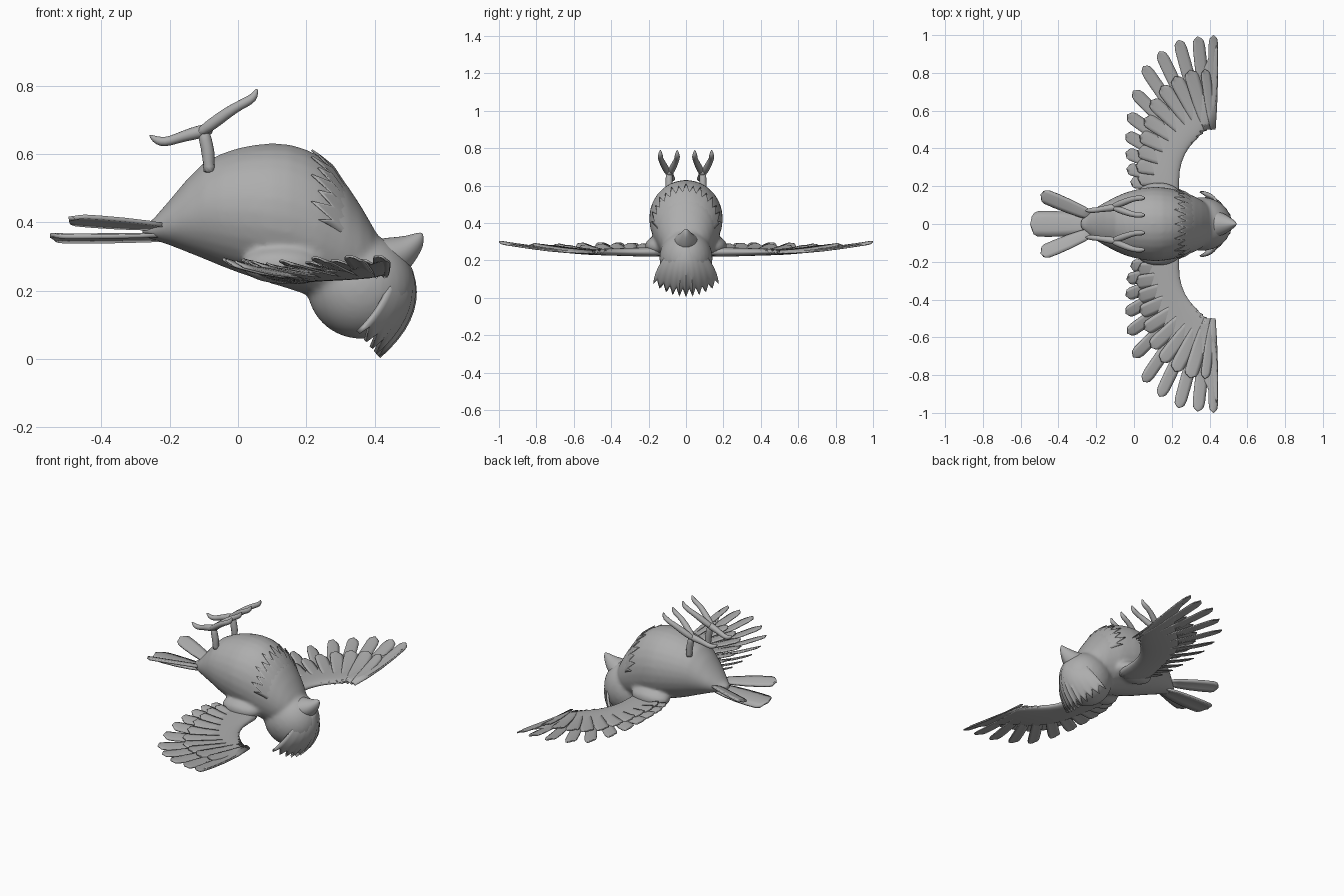
import bpy, bmesh, math
from mathutils import Vector

if "Cube" in bpy.data.objects:
    bpy.data.objects.remove(bpy.data.objects["Cube"])

grey = bpy.data.materials.new("plain_grey")
grey.diffuse_color = (0.42, 0.42, 0.42, 1)
grey.use_nodes = True
grey.node_tree.nodes["Principled BSDF"].inputs["Base Color"].default_value = grey.diffuse_color


def finish(name, bm, mirror=False, thick=0, subsurf=0, angle=40):
    bmesh.ops.recalc_face_normals(bm, faces=bm.faces)
    me = bpy.data.meshes.new(name)
    bm.to_mesh(me)
    bm.free()
    me.materials.append(grey)
    ob = bpy.data.objects.new(name, me)
    bpy.context.collection.objects.link(ob)
    bpy.ops.object.select_all(action='DESELECT')
    ob.select_set(True)
    bpy.context.view_layer.objects.active = ob
    bpy.ops.object.shade_smooth_by_angle(angle=math.radians(angle))
    if thick:
        m = ob.modifiers.new("thickness", 'SOLIDIFY')
        m.thickness, m.offset = thick, 0
    if subsurf:
        ob.modifiers.new("round", 'SUBSURF').levels = subsurf
    if mirror:
        m = ob.modifiers.new("mirror", 'MIRROR')
        m.use_axis = (False, True, False)
        m.use_clip = False
        m.use_mirror_merge = False
    return ob


def grid(bm, rows, closed=False, caps=False):
    vs = [[bm.verts.new(p) for p in r] for r in rows]
    n = len(rows[0])
    for a, b in zip(vs, vs[1:]):
        for i in range(n if closed else n - 1):
            j = (i + 1) % n
            bm.faces.new((a[i], a[j], b[j], b[i]))
    if caps:
        bm.faces.new(vs[0])
        bm.faces.new(vs[-1])


def slice_ring(x, top, bot, half, n=28, power=1.0):
    ring = []
    for i in range(n):
        a = 2 * math.pi * i / n
        c, s = math.cos(a), math.sin(a)
        y = math.copysign(abs(s) ** power, s) * half
        ring.append((x, y, (top + bot) / 2 + c * (top - bot) / 2))
    return ring


def tube(bm, pts, radii, n=8):
    pts = [Vector(p) for p in pts]
    rows = []
    for i, p in enumerate(pts):
        d = pts[min(i + 1, len(pts) - 1)] - pts[max(i - 1, 0)]
        q = d.to_track_quat('Z', 'Y')
        rows.append([p + q @ Vector((math.cos(k * 2 * math.pi / n), math.sin(k * 2 * math.pi / n), 0)) * radii[i]
                     for k in range(n)])
    grid(bm, rows, True, True)


def ball(bm, centre, radii):
    vs = bmesh.ops.create_uvsphere(bm, u_segments=32, v_segments=20, radius=1)['verts']
    for v in vs:
        v.co = Vector([c + r * k for c, r, k in zip(centre, radii, v.co)])


# body, head and shoulders fused into one smooth skin
BODY = [(-.28, .39, .36, .025), (-.25, .407, .35, .05), (-.2, .465, .333, .088), (-.15, .525, .313, .117),
        (-.1, .575, .293, .143), (-.05, .6, .272, .165), (0, .617, .253, .18), (.05, .627, .236, .191),
        (.1, .631, .22, .197), (.15, .628, .205, .195), (.2, .613, .188, .187), (.24, .592, .175, .178),
        (.28, .557, .17, .163), (.32, .508, .17, .147), (.36, .447, .18, .125), (.39, .395, .21, .1),
        (.41, .36, .25, .06)]
bm = bmesh.new()
grid(bm, [slice_ring(*s) for s in BODY], True, True)
ball(bm, (.36, 0, .212), (.158, .142, .153))
for side in (1, -1):
    ball(bm, (.13, side * .15, .275), (.12, .07, .055))
body = finish("body", bm, angle=180)
m = body.modifiers.new("fuse", 'REMESH')
m.mode, m.voxel_size, m.use_smooth_shade = 'VOXEL', .01, True
m = body.modifiers.new("relax", 'SMOOTH')
m.factor, m.iterations = .5, 8

# beak
bm = bmesh.new()
grid(bm, [slice_ring(*s, n=16, power=1.25) for s in
          [(.38, .345, .22, .085), (.42, .355, .23, .078), (.46, .358, .24, .064), (.49, .361, .25, .05),
           (.515, .368, .28, .032), (.535, .372, .315, .016), (.543, .366, .335, .005)]], True, True)
finish("beak", bm, subsurf=1, angle=60)

# crest fan sweeping over the face into pointed tips
COLS, ROWS = 20, 10
rows = []
for r in range(ROWS + 1):
    row = []
    for c in range(COLS + 1):
        s = 2 * c / COLS - 1
        t = r / ROWS * (1 if c % 2 == 0 else .83)
        a = Vector((.495 - .04 * s * s, .055 * s, .28))
        b = Vector((.56 - .12 * s * s, .165 * s, .14 + .03 * s * s))
        e = Vector((.405 - .06 * s * s, .172 * s, .008 + .07 * s * s))
        p = a * (1 - t) ** 2 + b * 2 * t * (1 - t) + e * t * t
        p.x += (.006 if c % 2 == 0 else -.006) * t
        row.append(p)
    rows.append(row)
bm = bmesh.new()
grid(bm, rows)
finish("crest", bm, thick=.014, angle=50)


# chest bib with a jagged rear edge lying on the belly
def on_body(x, phi, lift):
    for a, b in zip(BODY, BODY[1:]):
        if a[0] <= x <= b[0]:
            f = (x - a[0]) / (b[0] - a[0])
            top, bot, half = [a[k] + (b[k] - a[k]) * f for k in (1, 2, 3)]
            return (x, math.sin(phi) * (half + lift),
                    (top + bot) / 2 + math.cos(phi) * ((top - bot) / 2 + lift))


rows = []
for r in range(6):
    row = []
    for c in range(29):
        end = .275 if c % 2 else (.215 if c % 4 else .235)
        phi = math.radians(-84 + 6 * c)
        row.append(on_body(.32 + (end - .32) * r / 5, phi, -.008 + .014 * r / 5))
    rows.append(row)
bm = bmesh.new()
grid(bm, rows)
finish("chest_bib", bm, thick=.006)


# wings
def wing_z(x, y):
    g = max(0, min(1, (x + .07) / .24))
    span = max(0, min(1, (1 - y) / .5))
    return .297 - .052 * math.sin(g * math.pi / 2) * math.sin(span * math.pi / 2)


LEAD = [(.25, .1), (.235, .24), (.25, .33), (.29, .41), (.36, .475), (.41, .535), (.435, .62), (.442, .76), (.446, .97)]
INNER = [(.02, .1), (.05, .25), (.08, .36), (.1, .47), (.14, .56), (.19, .63), (.26, .69), (.34, .74), (.42, .95)]
THICK = [.034, .028, .024, .021, .018, .015, .011, .007, .003]
bm = bmesh.new()
rows = []
for (lx, ly), (ix, iy), th in zip(LEAD, INNER, THICK):
    ring = []
    for k in range(16):
        a = 2 * math.pi * k / 16
        u = (.5 - .5 * math.cos(a)) ** 1.2
        x, y = lx + (ix - lx) * u, ly + (iy - ly) * u
        ring.append((x, y, wing_z(x, y) + th * math.sin(a) * (1 - .3 * u)))
    rows.append(ring)
grid(bm, rows, True, True)
finish("wing_arm", bm, mirror=True, subsurf=1, angle=180)


def feather(bm, base, tip, width, lift, height=wing_z):
    base, tip = Vector(base), Vector(tip)
    side = (tip - base).normalized().orthogonal()
    rows = []
    for t, w in ((0, .5), (.25, .8), (.5, .95), (.75, 1), (.92, .97), (.98, .8), (1, .5)):
        row = []
        for k in (-1, -.5, 0, .5, 1):
            p = base.lerp(tip, t) + side * k * w * width / 2
            p -= (tip - base).normalized() * .012 * abs(k) * t
            row.append((p.x, p.y, height(p.x, p.y) + lift * t + k * .007 + .003 * (1 - k * k)))
        rows.append(row)
    grid(bm, rows)


BASES = [(.418, .5), (.39, .5), (.37, .49), (.35, .47), (.32, .44), (.29, .41), (.26, .37), (.23, .32),
         (.21, .28), (.2, .24), (.19, .2)]
LONG = [(.42, 1.0), (.338, .993), (.235, .975), (.135, .915), (.05, .837), (-.005, .705), (-.035, .58),
        (-.045, .475), (-.045, .38), (-.04, .295), (-.02, .225)]
SHORT = [(.375, .82), (.295, .815), (.215, .78), (.145, .73), (.09, .655), (.055, .56), (.03, .47),
         (.02, .39), (.01, .31), (.02, .24)]
for name, tips, width, lift in (("flight_feathers", LONG, .066, 0), ("covert_feathers", SHORT, .075, .016)):
    bm = bmesh.new()
    for i, (b, t) in enumerate(zip(BASES, tips)):
        feather(bm, b, t, .05 if i == 0 else width, lift)
    finish(name, bm, mirror=True, thick=.006, angle=50)

# tail: one middle feather and a tilted one on each side
bm = bmesh.new()
feather(bm, (-.2, 0), (-.55, 0), .135, 0, lambda x, y: .358 - .006 * (y / .06) ** 2)
finish("tail_middle", bm, thick=.012, angle=50)
bm = bmesh.new()
feather(bm, (-.2, .035), (-.495, .157), .075, 0,
        lambda x, y: .385 + .5 * (y - .035 + (x + .2) * .3) - .02 * (x + .2))
finish("tail_side", bm, mirror=True, thick=.012, angle=50)

# legs with one back toe and two front toes, each ending in a claw
bm = bmesh.new()
tube(bm, [(-.085, .09, .54), (-.085, .09, .585), (-.09, .09, .62), (-.1, .09, .66), (-.1, .09, .675)],
     [.032, .024, .019, .023, .012])
tube(bm, [(-.07, .09, .675), (-.11, .088, .665), (-.16, .08, .652), (-.2, .074, .637), (-.225, .072, .635),
          (-.245, .071, .643), (-.259, .07, .656)], [.016, .023, .017, .015, .016, .011, .003])
for y in (.047, .137):
    mid = .09 + (y - .09) * .75
    tube(bm, [(-.125, .09, .655), (-.08, .09 + (y - .09) * .3, .683), (-.03, mid, .722), (.01, y, .745),
              (.035, y, .757), (.05, y, .771), (.056, y, .792)], [.012, .021, .018, .015, .016, .012, .003])
finish("leg", bm, mirror=True, subsurf=1, angle=180)
